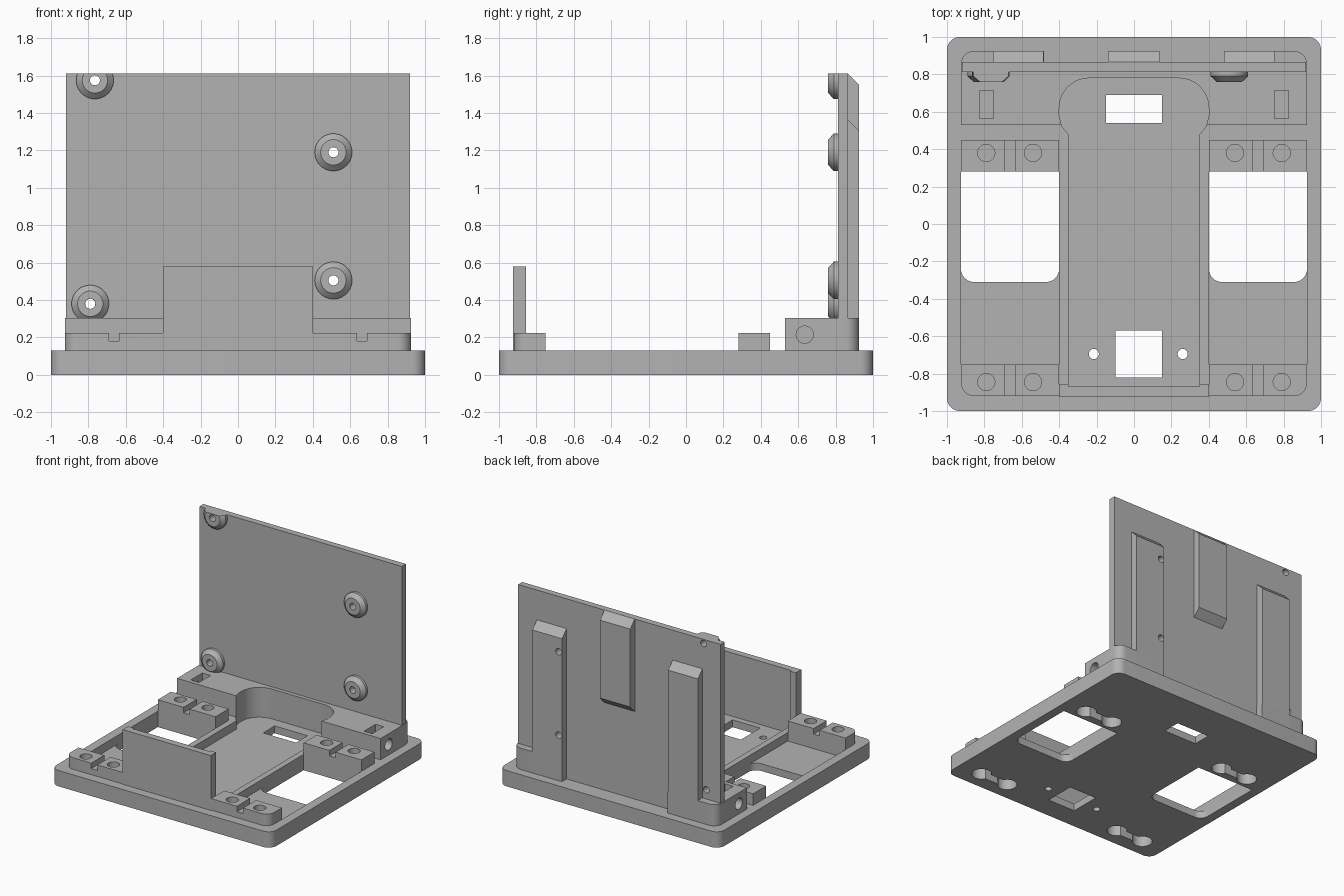
import bpy, bmesh, math
from mathutils import Vector

cube = bpy.data.objects.get("Cube")
if cube:
    bpy.data.objects.remove(cube, do_unlink=True)

grey = bpy.data.materials.new("light grey plastic")
grey.use_nodes = True
grey.diffuse_color = (0.45, 0.45, 0.45, 1)
grey.node_tree.nodes["Principled BSDF"].inputs["Base Color"].default_value = (0.45, 0.45, 0.45, 1)

TOP = 0.13      # top of the base plate
FLOOR = 0.06    # floor of the recesses
WALL_TOP = 1.61
SIDES = (-1, 1)


def prism(name, points, low, high, axis="z"):
    """Extrude a 2D outline along an axis: z takes (x, y), x takes (y, z)."""
    bm = bmesh.new()
    place = (lambda p, h: (p[0], p[1], h)) if axis == "z" else (lambda p, h: (h, p[0], p[1]))
    face = bm.faces.new([bm.verts.new(place(p, low)) for p in points])
    grown = bmesh.ops.extrude_face_region(bm, geom=[face])["geom"]
    shift = Vector(place((0, 0), high - low))
    bmesh.ops.translate(bm, vec=shift, verts=[v for v in grown if isinstance(v, bmesh.types.BMVert)])
    bmesh.ops.recalc_face_normals(bm, faces=bm.faces)
    mesh = bpy.data.meshes.new(name)
    bm.to_mesh(mesh)
    bm.free()
    mesh.materials.append(grey)
    obj = bpy.data.objects.new(name, mesh)
    bpy.context.collection.objects.link(obj)
    return obj


def rect(x0, x1, y0, y1, radii=(0, 0, 0, 0)):
    """Rectangle outline; radii run front left, front right, back right, back left in +x order."""
    x0, x1 = sorted((x0, x1))
    points = []
    for i, (x, y, sx, sy) in enumerate(((x0, y0, 1, 1), (x1, y0, -1, 1), (x1, y1, -1, -1), (x0, y1, 1, -1))):
        r = radii[i]
        steps = 8 if r else 0
        for k in range(steps + 1):
            a = math.pi * (1 + i / 2) + (math.pi / 2) * k / max(steps, 1)
            if r:
                points.append((x + sx * r + r * math.cos(a), y + sy * r + r * math.sin(a)))
            else:
                points.append((x, y))
    return points


def box(name, x0, x1, y0, y1, z0, z1):
    return prism(name, rect(x0, x1, y0, y1), z0, z1)


def circle(u, v, r, n=32):
    return [(u + r * math.cos(2 * math.pi * k / n), v + r * math.sin(2 * math.pi * k / n)) for k in range(n)]


def cut(obj, *cutters):
    """Subtract the cutters from the part, then throw them away."""
    bpy.context.view_layer.objects.active = obj
    for cutter in cutters:
        mod = obj.modifiers.new("cut", "BOOLEAN")
        mod.operation, mod.solver, mod.object = "DIFFERENCE", "EXACT", cutter
        bpy.ops.object.modifier_apply(modifier=mod.name)
        bpy.data.objects.remove(cutter, do_unlink=True)


def smooth(obj):
    bpy.ops.object.select_all(action="DESELECT")
    obj.select_set(True)
    bpy.context.view_layer.objects.active = obj
    bpy.ops.object.shade_smooth_by_angle(angle=math.radians(30))


def channel():
    """Central recess: narrow in front, wide with round corners behind."""
    wide = rect(-0.40, 0.40, 0.58, 0.78, (0, 0, 0.16, 0.16))[1:]
    outline = [(-0.35, -0.87), (0.35, -0.87), (0.35, 0.48), (0.385, 0.52)] + wide
    outline += [(-0.40, 0.58), (-0.385, 0.52), (-0.35, 0.48)]
    return prism("channel_cutter", outline, FLOOR, 1)


# Base plate with recesses, windows and openings
base = prism("base_plate", rect(-1, 1, -1, 1, (0.07,) * 4), 0, TOP)
cut(base, channel(),
    box("cable_opening", -0.10, 0.15, -0.82, -0.57, -1, 1),
    box("rear_opening", -0.15, 0.15, 0.54, 0.69, -1, 1))
for x in (-0.215, 0.26):
    cut(base, prism("small_hole", circle(x, -0.695, 0.027), -1, 1))
for s in SIDES:
    cut(base, box("side_recess", s * 0.40, s * 0.925, -0.75, 0.28, FLOOR, 1),
        prism("side_window", rect(s * 0.40, s * 0.925, -0.31, 0.28, (0.07, 0.07, 0, 0)), -1, 1))
    # Dumbbell shaped pockets underneath
    for y in (-0.845, 0.38):
        cut(base, prism("pocket", circle(s * 0.54, y, 0.075), -1, 0.09),
            prism("pocket", circle(s * 0.79, y, 0.075), -1, 0.09),
            box("pocket_link", s * 0.54, s * 0.79, y - 0.035, y + 0.035, -1, 0.09))
parts = [base]

# Mounting blocks, each with two holes and a groove
for s, side in ((-1, "right"), (1, "left")):
    corner = (0.07, 0, 0, 0) if s < 0 else (0, 0.07, 0, 0)
    for place, y0, y1, yh, radii in (("front", -0.92, -0.75, -0.845, corner),
                                     ("middle", 0.28, 0.45, 0.38, (0,) * 4)):
        block = prism(f"{place}_{side}_block", rect(s * 0.40, s * 0.925, y0, y1, radii), TOP, 0.225)
        cut(block, box("groove", s * 0.635, s * 0.69, -1, 1, 0.18, 1),
            prism("hole", circle(s * 0.54, yh, 0.046), 0.14, 1),
            prism("hole", circle(s * 0.79, yh, 0.046), 0.14, 1))
        parts.append(block)

# Front lip
lip = box("front_lip", -0.40, 0.40, -0.925, -0.855, TOP, 0.58)
cut(lip, channel())
parts.append(lip)

# Rear rail with nut slots and side holes
rail = prism("rear_rail", rect(-0.925, 0.925, 0.53, 0.925, (0, 0, 0.07, 0.07)), TOP, 0.305)
cut(rail, channel(), box("back_gap", -0.48, 0.48, 0.865, 1, 0, 1))
for s in SIDES:
    cut(rail, box("nut_slot", s * 0.75, s * 0.825, 0.565, 0.715, 0.15, 1),
        prism("side_hole", circle(0.635, 0.215, 0.046), min(s * 0.7, s), max(s * 0.7, s), "x"))
parts.append(rail)

# Back panel and its ribs with sloped ends
BOSSES = ((-0.765, 1.575), (0.51, 1.19), (0.51, 0.505), (-0.79, 0.38))
panel = box("back_panel", -0.92, 0.92, 0.812, 0.865, TOP, WALL_TOP)
rib_shape = [(0.86, TOP), (0.925, TOP), (0.925, 1.305), (0.865, 1.365), (0.86, 1.365)]
center_shape = [(0.86, 0.85), (0.865, 0.85), (0.925, 0.91), (0.925, 1.55), (0.865, WALL_TOP), (0.86, WALL_TOP)]
ribs = [prism("left_rib", rib_shape, 0.48, 0.75, "x"),
        prism("right_rib", rib_shape, -0.755, -0.485, "x"),
        prism("center_rib", center_shape, -0.14, 0.135, "x")]


def bolt(x, z):
    """Round cutter through the panel along y."""
    bpy.ops.mesh.primitive_cylinder_add(vertices=24, radius=0.027, depth=0.6,
                                        location=(x, 0.85, z), rotation=(math.pi / 2, 0, 0))
    return bpy.context.object


for x, z in BOSSES:
    cut(panel, bolt(x, z))
    for rib in ribs:
        near = [v.co.x for v in rib.data.vertices]
        if min(near) - 0.03 < x < max(near) + 0.03:
            cut(rib, bolt(x, z))
parts += [panel] + ribs

# Chamfered screw bosses, turned around the y axis
for i, (x, z) in enumerate(BOSSES):
    bm = bmesh.new()
    profile = [(0.027, 0.815), (0.1, 0.815), (0.1, 0.79), (0.068, 0.76), (0.027, 0.76)]
    verts = [bm.verts.new((r, y, 0)) for r, y in profile]
    edges = [bm.edges.new((verts[k], verts[(k + 1) % 5])) for k in range(5)]
    bmesh.ops.spin(bm, geom=verts + edges, cent=(0, 0, 0), axis=(0, 1, 0), angle=2 * math.pi, steps=40)
    bmesh.ops.remove_doubles(bm, verts=bm.verts, dist=0.0005)
    bmesh.ops.translate(bm, vec=(x, 0, z), verts=bm.verts)
    bmesh.ops.recalc_face_normals(bm, faces=bm.faces)
    mesh = bpy.data.meshes.new("screw_boss")
    bm.to_mesh(mesh)
    bm.free()
    mesh.materials.append(grey)
    boss = bpy.data.objects.new(f"screw_boss_{i + 1}", mesh)
    bpy.context.collection.objects.link(boss)
    # Trim level with the panel top
    if z + 0.1 > WALL_TOP:
        cut(boss, box("trim", -1, 0, 0, 1, WALL_TOP, 2))
    parts.append(boss)

for part in parts:
    # Keep one plain material on every face
    part.data.materials.clear()
    part.data.materials.append(grey)
    smooth(part)
